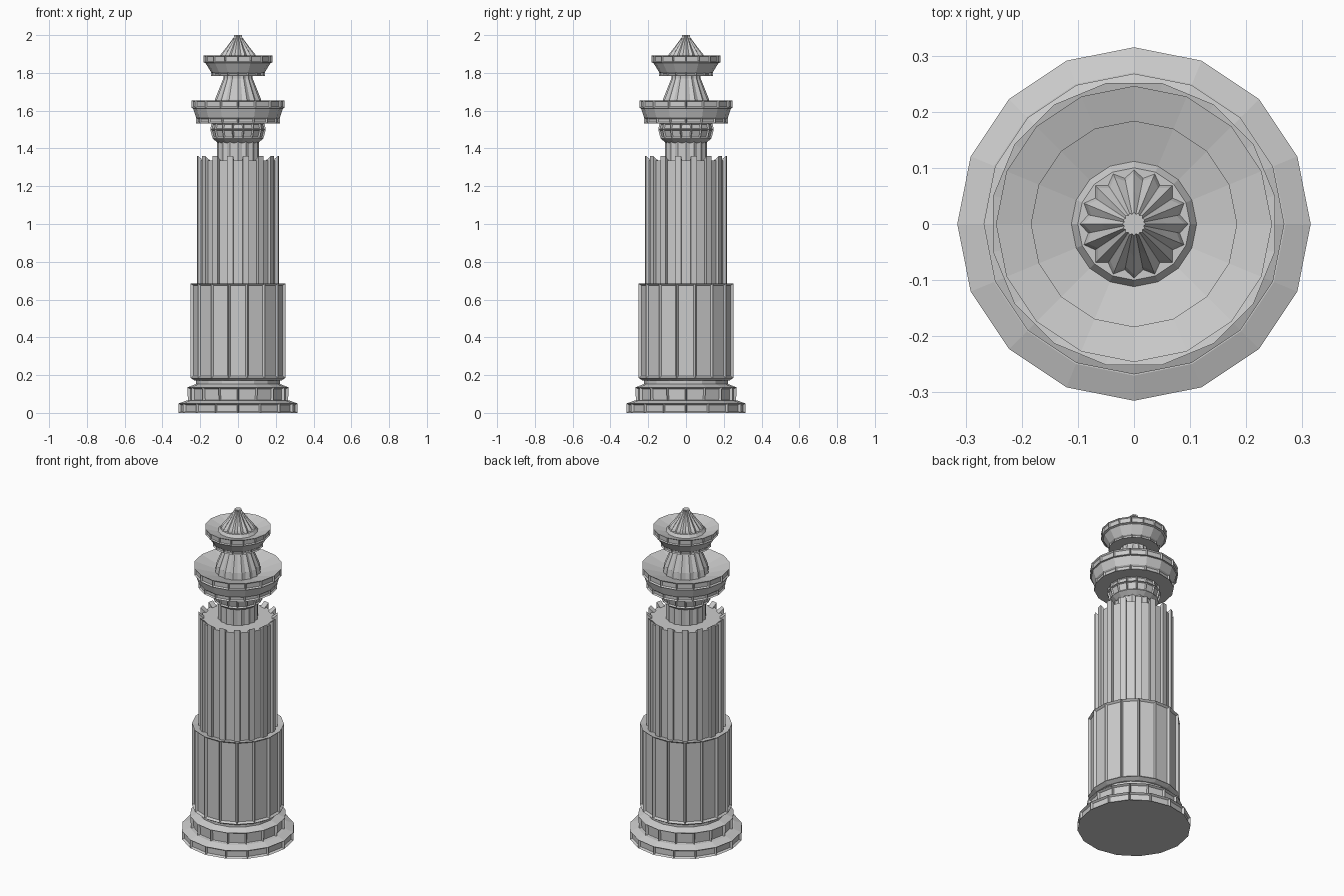
import bpy, bmesh, math
from mathutils import Matrix

if "Cube" in bpy.data.objects:
    bpy.data.objects.remove(bpy.data.objects["Cube"])

N = 16
STEP = 2 * math.pi / N


def finish(name, bm):
    bmesh.ops.recalc_face_normals(bm, faces=bm.faces)
    me = bpy.data.meshes.new(name)
    bm.to_mesh(me)
    bm.free()
    ob = bpy.data.objects.new(name, me)
    bpy.context.collection.objects.link(ob)
    return ob


def lathe(name, profile, panels=(), offset=0.0, margin=0.01, depth=0.01, flute=0.0):
    """Faceted turning. Rows listed in panels get recessed panels;
    flute > 0 pulls every second point inward to make ribs."""
    bm = bmesh.new()
    n = N * 2 if flute else N
    rings = []
    for r, z in profile:
        ring = []
        for i in range(n):
            a = 2 * math.pi * i / n + offset * STEP
            rr = r * (1 - flute) if flute and i % 2 else r
            ring.append(bm.verts.new((rr * math.cos(a), rr * math.sin(a), z)))
        rings.append(ring)
    picked = []
    for k in range(len(rings) - 1):
        lo, hi = rings[k], rings[k + 1]
        for i in range(n):
            j = (i + 1) % n
            f = bm.faces.new((lo[i], lo[j], hi[j], hi[i]))
            if k in panels:
                picked.append(f)
    bm.faces.new(rings[0][::-1])
    bm.faces.new(rings[-1])
    bm.normal_update()
    if picked:
        bmesh.ops.inset_individual(bm, faces=picked, thickness=margin,
                                   depth=-depth, use_even_offset=True)
    return finish(name, bm)


# Stepped base
lathe("base_plinth", [(0.315, 0), (0.315, 0.05), (0.27, 0.066), (0.24, 0.066)],
      panels=(0,), margin=0.008, depth=0.012)
lathe("base_step", [(0.265, 0.06), (0.268, 0.135), (0.225, 0.152)],
      panels=(0,), margin=0.008, depth=0.014)
lathe("base_neck", [(0.222, 0.14), (0.222, 0.19)])

# Lower panelled drum
lathe("lower_drum", [(0.235, 0.172), (0.256, 0.185), (0.256, 0.685), (0.21, 0.675)],
      panels=(1,), offset=0.5, margin=0.01, depth=0.012)

# Upper shaft core with proud ribs standing above its top
lathe("upper_shaft", [(0.207, 0.66), (0.207, 1.335)], offset=0.5)
bm = bmesh.new()
for i in range(N):
    made = bmesh.ops.create_cube(bm, size=1)["verts"]
    for v in made:
        outer, top = v.co.x > 0, v.co.z > 0
        v.co.y *= 0.034
        v.co.x = 0.219 if outer else 0.188
        v.co.z = (1.36 if outer else 1.335) if top else 0.66
    bmesh.ops.rotate(bm, verts=made, cent=(0, 0, 0),
                     matrix=Matrix.Rotation((i + 0.5) * STEP, 3, 'Z'))
finish("shaft_ribs", bm)

# Neck and flared collar
lathe("neck", [(0.112, 1.32), (0.112, 1.45)], flute=0.07)
lathe("collar", [(0.108, 1.43), (0.137, 1.452), (0.15, 1.50), (0.143, 1.535)],
      panels=(1, 2), offset=0.5, margin=0.006, depth=0.008)

# Wide dish with a hollow top
lathe("wide_dish", [(0.222, 1.532), (0.222, 1.563), (0.238, 1.612), (0.246, 1.614),
                    (0.246, 1.655), (0.115, 1.617)],
      panels=(0, 4 - 1), margin=0.007, depth=0.008)

# Ribbed spire between the dishes
lathe("spire", [(0.13, 1.61), (0.122, 1.66), (0.078, 1.77), (0.078, 1.80)], flute=0.08)

# Small dish with a hollow top
lathe("small_dish", [(0.142, 1.783), (0.142, 1.803), (0.172, 1.852), (0.183, 1.856),
                     (0.184, 1.892), (0.112, 1.870)],
      panels=(0, 3), margin=0.005, depth=0.007)

# Finial
lathe("finial_seat", [(0.115, 1.865), (0.10, 1.887)])
lathe("finial", [(0.10, 1.88), (0.09, 1.90), (0.058, 1.94), (0.021, 1.99), (0.021, 2.0)],
      flute=0.14)
